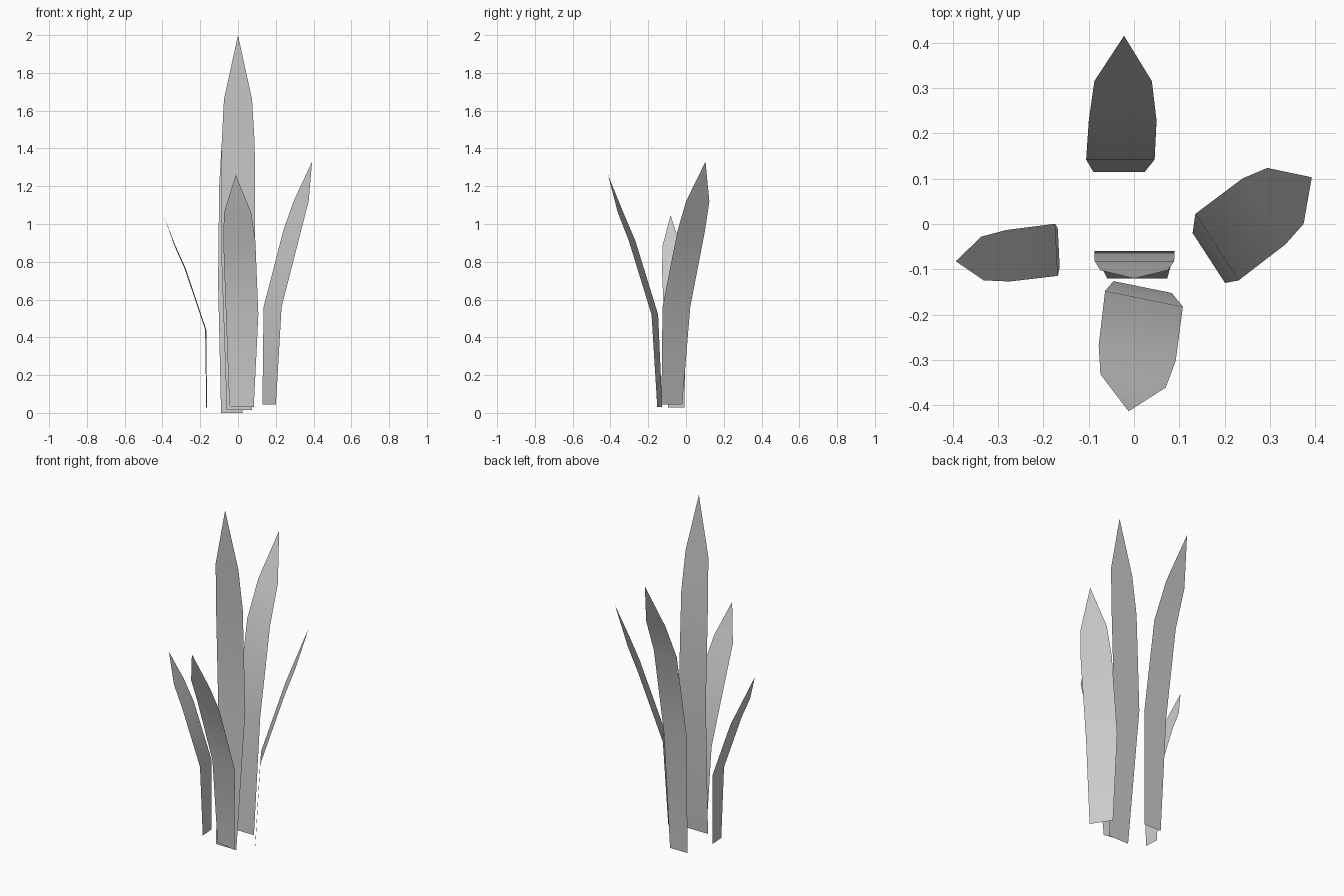
import bpy, bmesh, math
from mathutils import Vector

if "Cube" in bpy.data.objects:
    bpy.data.objects.remove(bpy.data.objects["Cube"])

# Relative widths of the cross lines: base, bend, upper, shoulder (the tip is a point)
TAPER = (0.75, 1.0, 0.99, 0.84)


def leaf_blade(name, width, angle, spine):
    """Thin bent leaf: a strip across each spine point, ending in a pointed tip."""
    a = math.radians(angle)
    across = Vector((math.cos(a), math.sin(a), 0)) * width / 2
    bm = bmesh.new()
    rows = []
    for point, t in zip(spine, TAPER):
        c = Vector(point)
        rows.append((bm.verts.new(c - across * t), bm.verts.new(c + across * t)))
    tip = bm.verts.new(spine[-1])
    for (l0, r0), (l1, r1) in zip(rows, rows[1:]):
        bm.faces.new((l0, r0, r1, l1))
    bm.faces.new((*rows[-1], tip))
    for f in bm.faces:
        f.smooth = True
    mesh = bpy.data.meshes.new(name)
    bm.to_mesh(mesh)
    bm.free()
    obj = bpy.data.objects.new(name, mesh)
    bpy.context.collection.objects.link(obj)


# Tall upright centre leaf
leaf_blade("centre_leaf", 0.177, 0, [
    (0.007, -0.12, 0.015), (0.001, -0.06, 0.82), (0.001, -0.082, 1.42),
    (0.0, -0.102, 1.66), (0.0, -0.12, 2.0)])

# Back leaf, leaning back
leaf_blade("back_leaf", 0.151, 0, [
    (-0.033, 0.115, 0.0), (-0.03, 0.142, 0.69), (-0.025, 0.228, 1.2),
    (-0.024, 0.315, 1.41), (-0.022, 0.415, 1.67)])

# Front leaf, leaning forward
leaf_blade("front_leaf", 0.175, -11.5, [
    (0.019, -0.139, 0.03), (0.022, -0.165, 0.52), (0.007, -0.285, 0.91),
    (-0.002, -0.346, 1.06), (-0.012, -0.413, 1.26)])

# Right leaf, leaning right and back
leaf_blade("right_leaf", 0.175, -57, [
    (0.165, -0.075, 0.045), (0.183, -0.051, 0.56), (0.287, 0.028, 0.965),
    (0.334, 0.062, 1.12), (0.392, 0.103, 1.33)])

# Left leaf, leaning left
leaf_blade("left_leaf", 0.115, -87, [
    (-0.166, -0.052, 0.028), (-0.171, -0.057, 0.44), (-0.278, -0.07, 0.76),
    (-0.334, -0.076, 0.885), (-0.393, -0.082, 1.045)])
